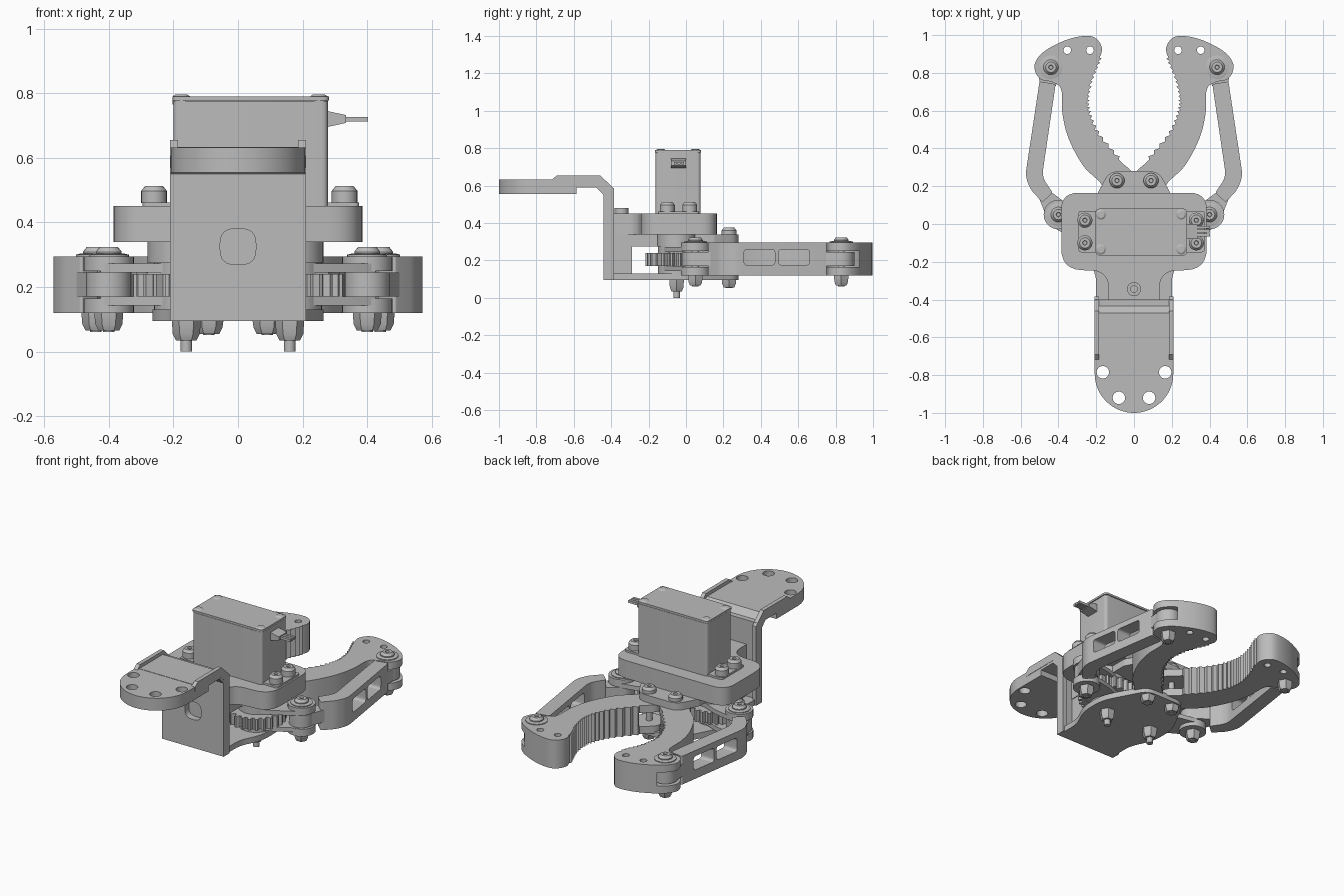
import bpy, bmesh, math
from mathutils import Matrix, Vector

if "Cube" in bpy.data.objects:
    bpy.data.objects.remove(bpy.data.objects["Cube"], do_unlink=True)

grey = bpy.data.materials.new("plain_grey")
grey.use_nodes = True
grey.diffuse_color = (0.5, 0.5, 0.5, 1)
grey.node_tree.nodes["Principled BSDF"].inputs["Base Color"].default_value = (0.5, 0.5, 0.5, 1)


def finish(name, bm):
    bmesh.ops.recalc_face_normals(bm, faces=bm.faces)
    mesh = bpy.data.meshes.new(name)
    bm.to_mesh(mesh)
    bm.free()
    mesh.materials.append(grey)
    ob = bpy.data.objects.new(name, mesh)
    bpy.context.collection.objects.link(ob)
    return ob


def prism(name, pts, lo, hi, plane="xy"):
    """Extrude a closed outline along the axis normal to its plane."""
    place = {"xy": lambda a, b, c: (a, b, c), "yz": lambda a, b, c: (c, a, b),
             "xz": lambda a, b, c: (a, c, b)}[plane]
    bm = bmesh.new()
    low = [bm.verts.new(place(a, b, lo)) for a, b in pts]
    high = [bm.verts.new(place(a, b, hi)) for a, b in pts]
    bm.faces.new(low[::-1])
    bm.faces.new(high)
    for i in range(len(pts)):
        j = (i + 1) % len(pts)
        bm.faces.new((low[i], low[j], high[j], high[i]))
    return finish(name, bm)


def lathe(name, x, y, profile, n=32):
    """Revolve (radius, z) pairs about a vertical axis."""
    bm = bmesh.new()
    rings = [[bm.verts.new((x + r * math.cos(math.tau * i / n), y + r * math.sin(math.tau * i / n), z))
              for i in range(n)] for r, z in profile]
    for a, b in zip(rings, rings[1:]):
        for i in range(n):
            j = (i + 1) % n
            bm.faces.new((a[i], a[j], b[j], b[i]))
    bm.faces.new(rings[0][::-1])
    bm.faces.new(rings[-1])
    return finish(name, bm)


def disc(name, x, y, r, lo, hi, n=32):
    return lathe(name, x, y, [(r, lo), (r, hi)], n)


def rounded(corners, steps=6):
    """Fillet each (x, y, radius-like length) corner with a quadratic arc."""
    out = []
    for i, (x, y, r) in enumerate(corners):
        p = Vector((x, y))
        a = Vector(corners[i - 1][:2]) - p
        b = Vector(corners[(i + 1) % len(corners)][:2]) - p
        if r == 0:
            out.append((x, y))
            continue
        a, b = p + a.normalized() * r, p + b.normalized() * r
        for k in range(steps + 1):
            t = k / steps
            out.append(tuple(a * (1 - t) ** 2 + p * 2 * t * (1 - t) + b * t * t))
    return out


def box(name, x0, x1, y0, y1, z0, z1, r=0.0):
    return prism(name, rounded([(x0, y0, r), (x1, y0, r), (x1, y1, r), (x0, y1, r)]), z0, z1)


def sym(half):
    return half + [(-p[0],) + tuple(p[1:]) for p in half[::-1]]


def cut(ob, *cutters):
    for c in cutters:
        mod = ob.modifiers.new("cut", "BOOLEAN")
        mod.operation, mod.solver, mod.object = "DIFFERENCE", "EXACT", c
        bpy.context.view_layer.objects.active = ob
        bpy.ops.object.modifier_apply(modifier=mod.name)
        bpy.data.objects.remove(c, do_unlink=True)
    return ob


def bolt(name, x, y, top, seat, nut_top=None, nut_low=None, tip=None):
    lathe(name + "_head", x, y, [(.04, seat), (.04, top - .015), (.028, top), (.012, top), (.01, top - .008)], 20)
    if nut_top is not None:
        lathe(name + "_nut", x, y, [(.045, nut_top), (.042, nut_low + .02), (.032, nut_low)], 6)
        disc(name + "_shank", x, y, .018, tip, seat, 16)


# Bent wrist bracket: vertical plate, rounded flange and side rails
wall = box("bracket_wall", -.21, .21, -.44, -.4, .095, .6)
cut(wall, prism("slot", rounded([(-.055, .27, .045), (.055, .27, .045), (.055, .38, .045), (-.055, .38, .045)]),
                -.5, -.3, "xz"))
arc = [(.208 * math.cos(a), -.792 + .208 * math.sin(a)) for a in [-math.pi * k / 32 for k in range(33)]]
flange = prism("bracket_flange", [(-.208, -.585), (.208, -.585)] + arc, .555, .632)
cut(flange, *[disc("hole", x, y, .033, .5, .7, 24)
              for x, y in ((-.08, -.65), (-.165, -.785), (.165, -.785), (-.08, -.92), (.08, -.92))])
prism("bracket_shelf", [(-.7, .59), (-.7, .634), (-.47, .634), (-.4, .57), (-.44, .55), (-.48, .59)], -.208, .208, "yz")
for side, x in (("left", .185), ("right", -.21)):
    prism(side + "_bracket_rail", [(-.72, .605), (-.72, .63), (-.69, .655), (-.46, .655), (-.385, .585),
                                   (-.385, .095), (-.44, .095), (-.44, .57), (-.48, .605)], x, x + .025, "yz")

# Main frame: servo plate, rear post, lower plate, jaw plate
prism("servo_plate", rounded(sym([(.385, .165, .09), (.385, -.24, .11), (.135, -.25, .09), (.135, -.4, 0)])), .34, .45)
box("rear_post", -.13, .13, -.4, -.29, .095, .4)
box("post_gusset", -.13, .13, -.3, -.12, .275, .345)
prism("lower_plate", rounded(sym([(.13, .28, .05), (.265, .03, .07), (.265, -.14, .07), (.2, -.27, .05), (.2, -.42, 0)])),
      .095, .13)
prism("jaw_plate", rounded(sym([(.13, .28, .05), (.2, .15, .01), (.2, .04, .01)])), .295, .34)
lathe("plate_boss", 0, -.345, [(.037, .44), (.037, .48), (.018, .48), (.018, .455)], 24)

# Servo with lid, tabs, screws and lead
box("servo_body", -.2, .278, -.163, .078, .44, .775, .02)
box("servo_lid", -.203, .281, -.166, .081, .778, .79, .02)
box("servo_lid_seam", -.195, .273, -.158, .073, .77, .78, .02)
box("servo_tabs", -.295, .375, -.15, .07, .44, .462, .02)
for i, (x, y) in enumerate([(x, y) for x in (-.175, .25) for y in (-.135, .05)]):
    lathe(f"lid_screw_{i}", x, y, [(.027, .765), (.027, .79), (.018, .796)], 20)
for i, (x, y) in enumerate([(x, y) for x in (-.26, .33) for y in (-.1, .02)]):
    bolt(f"tab_screw_{i}", x, y, .512, .46)
prism("lead_grip", [(.275, .695), (.275, .745), (.335, .732), (.335, .708)], -.08, .0, "xz")
for i in range(3):
    box(f"lead_wire_{i}", .33, .402, -.065 + i * .02, -.05 + i * .02, .712, .727)
disc("servo_output", -.16, -.05, .12, .275, .345)
disc("idler_standoff", .16, -.05, .105, .275, .345)


def spline(ctrl, steps):
    """Closed smooth curve through the control points."""
    out, n = [], len(ctrl)
    for i in range(n):
        p0, p1, p2, p3 = [Vector(ctrl[(i + k) % n]) for k in (-1, 0, 1, 2)]
        for k in range(steps):
            t = k / steps
            out.append(.5 * (2 * p1 + (p2 - p0) * t + (2 * p0 - 5 * p1 + 4 * p2 - p3) * t * t
                             + (3 * p1 - p0 - 3 * p2 + p3) * t ** 3))
    return out


crank, tip = (.40, .05), (.44, .83)
before = set(bpy.data.objects)

# Curved jaw with a serrated grip, forked at the link pin and at the root
ctrl = [(.015, .28), (.08, .34), (.19, .47), (.24, .58), (.25, .66), (.23, .76), (.19, .86), (.17, .93), (.205, .985),
        (.27, .995), (.37, .97), (.48, .91), (.527, .84), (.5, .77), (.43, .75), (.385, .71), (.378, .58),
        (.345, .45), (.27, .31), (.18, .22), (.15, .165), (.09, .145), (.025, .18), (.005, .23)]
outline = spline(ctrl, 8)
for i in range(9, 50, 2):
    outline[i] += Vector((-.015, .006))
jaw = prism("left_jaw", [tuple(p) for p in outline], .12, .295)
cut(jaw, disc("fork", *tip, .1, .165, .25),
    prism("root_gap", [(-.05, .1), (.17, .1), (.2, .3), (.12, .32), (.05, .36), (-.05, .36)], .165, .25),
    disc("hole", .233, .92, .02, 0, .5, 20), disc("hole", .353, .92, .02, 0, .5, 20))

# Windowed link with a thin tongue at each end
link = prism("left_link", rounded([(.415, .74, .01), (.5, .755, .01), (.576, .25, .04), (.545, .18, .02),
                                   (.485, .115, .01), (.43, .165, .01), (.487, .25, .04)]), .12, .295)
cut(link, *[prism("window", rounded([(a, .175, .02), (b, .175, .02), (b, .26, .02), (a, .26, .02)]), .3, .7, "yz")
            for a, b in ((.31, .475), (.495, .66))])
prism("left_link_front_tongue", [(.345, .1), (.44, .17), (.5, .13), (.46, .03)], .17, .245)
prism("left_link_rear_tongue", [(.375, .82), (.415, .73), (.5, .74), (.505, .82)], .17, .245)
for label, (x, y) in (("front", crank), ("rear", tip)):
    disc(f"left_link_{label}_eye", x, y, .07, .17, .245)

# Toothed crank with a forked arm
teeth = 24
gear = [((.145 if k in (0, 3) else .167), math.tau * (4 * t + k) / (4 * teeth)) for t in range(teeth) for k in range(4)]
prism("left_gear", [(.16 + r * math.cos(a), -.05 + r * math.sin(a)) for r, a in gear], .17, .24)
disc("left_gear_hub", .16, -.05, .1, .13, .275)
prism("left_crank_web", [(.18, -.14), (.28, -.09), (.315, -.02), (.29, .06), (.14, .04)], .15, .26)
arm = [(.1, .03), (.18, -.14), (.3, -.09), (.425, -.02), (.37, .12), (.27, .1)]
for label, lo, hi, a, b in (("upper", .245, .272, .25, .295), ("lower", .143, .17, .12, .165)):
    prism(f"left_crank_{label}_arm", arm, lo, hi)
    disc(f"left_crank_{label}_eye", *crank, .078, a, b)

# Pins, washers and nuts
for label, (x, y) in (("crank", crank), ("tip", tip)):
    lathe(f"left_{label}_washer", x, y, [(.062, .29), (.062, .3), (.05, .303)], 28)
    bolt(f"left_{label}_bolt", x, y, .324, .3, .122, .065, .06)
bolt("left_jaw_bolt", .09, .23, .375, .338, .097, .055, .052)
bolt("left_gear_bolt", .16, -.05, .29, .27, .097, .035, .0)

# Mirror the whole moving side
for ob in [o for o in bpy.data.objects if o not in before]:
    twin = ob.copy()
    twin.data = ob.data.copy()
    twin.name = ob.name.replace("left", "right", 1)
    twin.data.transform(Matrix.Scale(-1, 4, (1, 0, 0)))
    twin.data.flip_normals()
    bpy.context.collection.objects.link(twin)

# Smooth shading with crisp edges
bpy.ops.object.select_all(action="DESELECT")
for ob in bpy.context.collection.objects:
    if ob.type == "MESH":
        ob.select_set(True)
        bpy.context.view_layer.objects.active = ob
bpy.ops.object.shade_smooth_by_angle(angle=math.radians(30))
